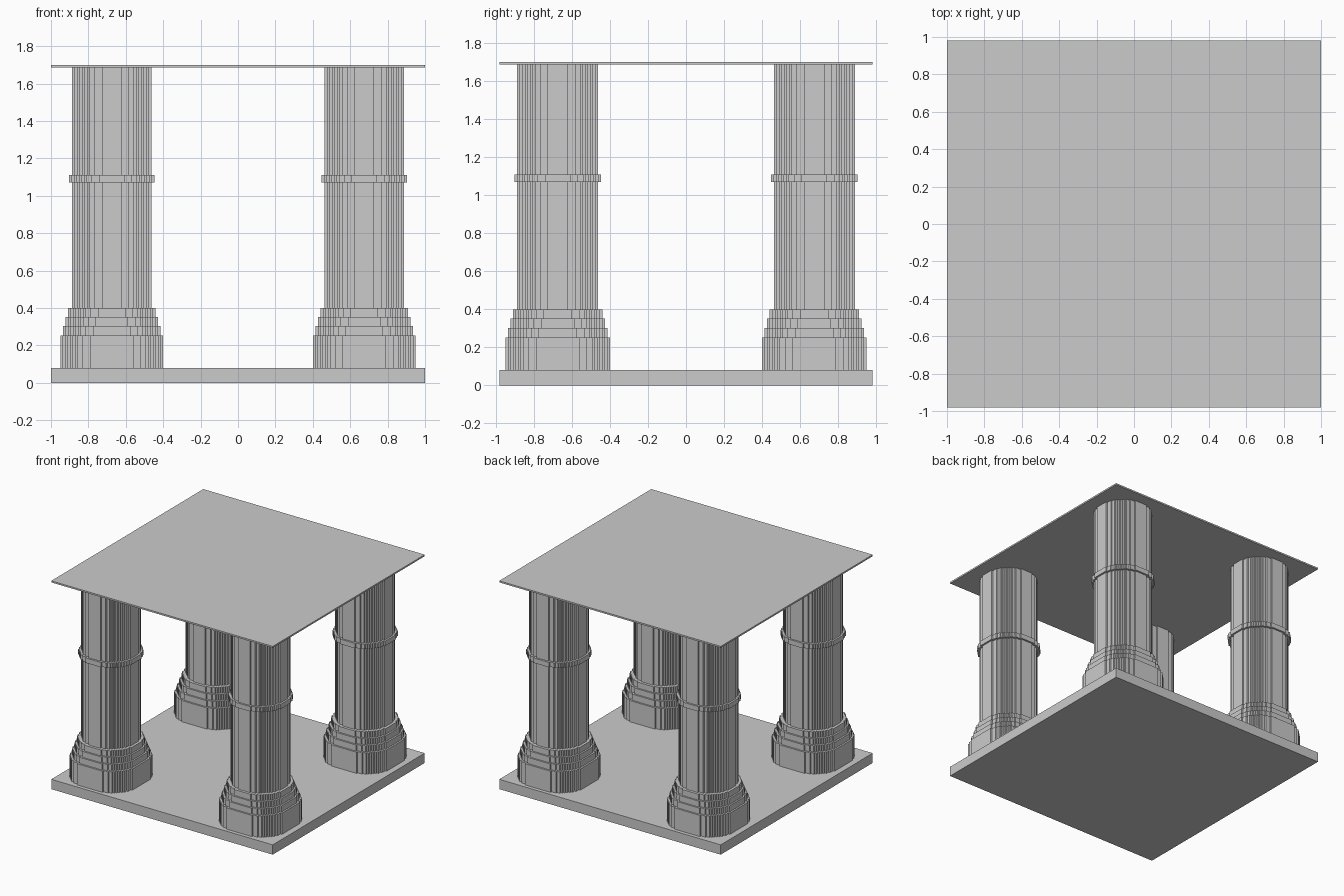
import bpy
import bmesh

cube = bpy.data.objects.get("Cube")
if cube:
    bpy.data.objects.remove(cube, do_unlink=True)

CELL = 2 / 150      # size of one block
RADIUS = 16         # shaft radius in blocks
CENTRE = 0.675      # column distance from the middle, in x and y

stone = bpy.data.materials.new("grey stone")
stone.use_nodes = True
GREY = (0.6, 0.6, 0.6, 1)
stone.diffuse_color = GREY
stone.node_tree.nodes["Principled BSDF"].inputs["Base Color"].default_value = GREY


def finish(name, bm):
    bmesh.ops.recalc_face_normals(bm, faces=bm.faces)
    mesh = bpy.data.meshes.new(name)
    bm.to_mesh(mesh)
    bm.free()
    mesh.materials.append(stone)
    obj = bpy.data.objects.new(name, mesh)
    bpy.context.collection.objects.link(obj)
    return obj


def extrude_outline(bm, points, bottom, top):
    face = bm.faces.new([bm.verts.new((x, y, bottom)) for x, y in points])
    result = bmesh.ops.extrude_face_region(bm, geom=[face], use_keep_orig=True)
    verts = [v for v in result["geom"] if isinstance(v, bmesh.types.BMVert)]
    bmesh.ops.translate(bm, verts=verts, vec=(0, 0, top - bottom))


def slab(name, bottom, top):
    bm = bmesh.new()
    x, y = 1, 0.98
    extrude_outline(bm, [(-x, -y), (x, -y), (x, y), (-x, y)], bottom, top)
    return finish(name, bm)


def stepped_circle(grow):
    """Circle outline made of square blocks, pushed outwards by grow blocks."""
    def half_width(row):
        return sum((i + 0.5) ** 2 + (row + 0.5) ** 2 <= RADIUS ** 2
                   for i in range(RADIUS))

    quarter = []
    for row in range(RADIUS):
        x = half_width(row)
        if quarter and quarter[-1][0] == x:
            quarter[-1] = (x, row + 1)
        else:
            if quarter:
                quarter.append((x, row))
            quarter.append((x, row + 1))
    quarter = [((x + grow) * CELL, (y + grow) * CELL) for x, y in quarter]
    outline = []
    for _ in range(4):
        outline += quarter
        quarter = [(-y, x) for x, y in quarter]
    return outline


# Column tiers: outward growth in blocks, bottom, top
TIERS = [
    (4.65, 0.08, 0.253),
    (3.6, 0.253, 0.303),
    (2.6, 0.303, 0.351),
    (1.6, 0.351, 0.399),
    (0, 0.399, 1.687),
    (1.1, 1.07, 1.11),
]


def column(name, cx, cy):
    bm = bmesh.new()
    for grow, bottom, top in TIERS:
        points = [(cx + x, cy + y) for x, y in stepped_circle(grow)]
        extrude_outline(bm, points, bottom, top)
    return finish(name, bm)


# Floor and thin roof
slab("floor_slab", 0, 0.08)
slab("roof_slab", 1.687, 1.7)

# Four columns
for side, sx in (("left", 1), ("right", -1)):
    for end, sy in (("front", -1), ("back", 1)):
        column(f"{end}_{side}_column", sx * CENTRE, sy * CENTRE)
